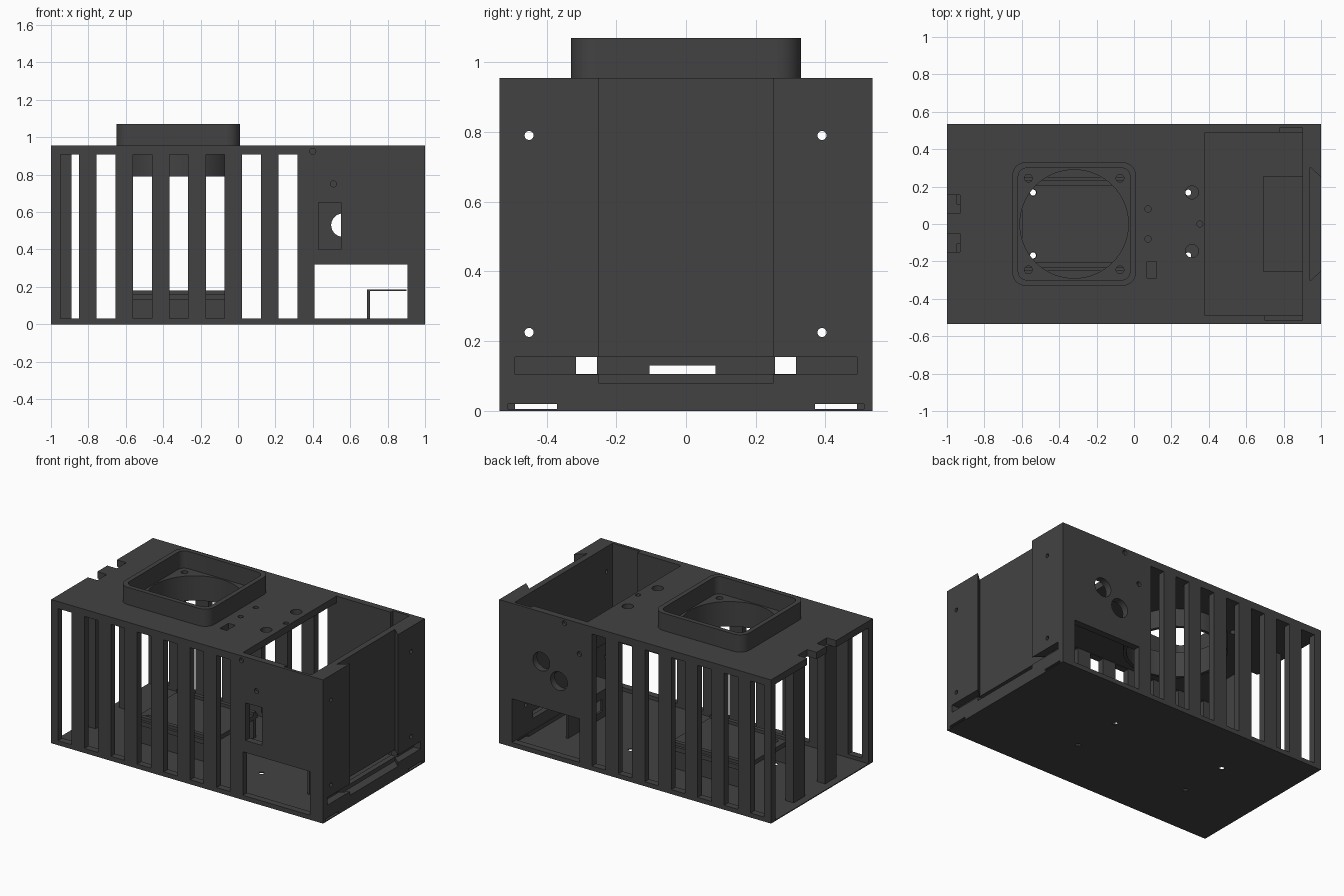
import bpy, bmesh, math
from mathutils import Matrix, Vector

if "Cube" in bpy.data.objects:
    bpy.data.objects.remove(bpy.data.objects["Cube"])

charcoal = bpy.data.materials.new("charcoal plastic")
charcoal.diffuse_color = (0.055, 0.055, 0.055, 1)
charcoal.use_nodes = True
charcoal.node_tree.nodes["Principled BSDF"].inputs["Base Color"].default_value = charcoal.diffuse_color


def finish(bm, name):
    bmesh.ops.recalc_face_normals(bm, faces=bm.faces)
    me = bpy.data.meshes.new(name)
    bm.to_mesh(me)
    bm.free()
    ob = bpy.data.objects.new(name, me)
    bpy.context.collection.objects.link(ob)
    me.materials.append(charcoal)
    return ob


def add_box(bm, x0, x1, y0, y1, z0, z1):
    m = Matrix.Translation(((x0 + x1) / 2, (y0 + y1) / 2, (z0 + z1) / 2))
    bmesh.ops.create_cube(bm, size=1, matrix=m @ Matrix.Diagonal((x1 - x0, y1 - y0, z1 - z0, 1)))


def add_cyl(bm, centre, r, depth, axis='Z', n=24):
    rot = {'Z': Matrix(), 'X': Matrix.Rotation(math.pi / 2, 4, 'Y'),
           'Y': Matrix.Rotation(math.pi / 2, 4, 'X')}[axis]
    bmesh.ops.create_cone(bm, cap_ends=True, segments=n, radius1=r, radius2=r,
                          depth=depth, matrix=Matrix.Translation(centre) @ rot)


def add_prism(bm, pts, z0, z1):
    f = bm.faces.new([bm.verts.new((x, y, z0)) for x, y in pts])
    new = bmesh.ops.extrude_face_region(bm, geom=[f])["geom"]
    bmesh.ops.translate(bm, vec=(0, 0, z1 - z0),
                        verts=[v for v in new if isinstance(v, bmesh.types.BMVert)])


def rounded(cx, cy, hx, hy, r, n=8):
    pts = []
    for k, (sx, sy) in enumerate(((1, 1), (-1, 1), (-1, -1), (1, -1))):
        for i in range(n + 1):
            a = (k + i / n) * math.pi / 2
            pts.append((cx + sx * (hx - r) + r * math.cos(a), cy + sy * (hy - r) + r * math.sin(a)))
    return pts


def boxes(name, *dims):
    bm = bmesh.new()
    for d in dims:
        add_box(bm, *d)
    return finish(bm, name)


def carve(ob, bm):
    """Subtract a set of separate solids, then drop the cutter."""
    cutter = finish(bm, "cutter")
    cutter.hide_render = True
    mod = ob.modifiers.new("cut", 'BOOLEAN')
    mod.operation, mod.solver, mod.object = 'DIFFERENCE', 'EXACT', cutter
    bpy.context.view_layer.objects.active = ob
    bpy.ops.object.modifier_apply(modifier=mod.name)
    bpy.data.objects.remove(cutter)


def carve_boxes(ob, *dims):
    bm = bmesh.new()
    for d in dims:
        add_box(bm, *d)
    carve(ob, bm)


def smooth(ob):
    bpy.ops.object.select_all(action='DESELECT')
    ob.select_set(True)
    bpy.context.view_layer.objects.active = ob
    bpy.ops.object.shade_smooth_by_angle(angle=math.radians(30))


FAN = -0.32

# Casing: hollow box, open at the left end
casing = boxes("casing", (-1, 1, -0.535, 0.535, 0, 0.955))
carve_boxes(casing, (-1.1, 0.9, -0.49, 0.49, 0.006, 0.91))
# Compartment opening in the roof, then its side pockets
carve_boxes(casing, (0.38, 0.9, -0.49, 0.49, 0.88, 1.0))
carve_boxes(casing, (0.78, 0.9, 0.47, 0.515, 0.34, 1.0), (0.7, 0.9, -0.515, -0.47, 0.34, 1.0))
# Ventilation slots and port cutouts through both long walls
carve_boxes(casing, *[(-0.95 + 0.1945 * i, -0.85 + 0.1945 * i, -0.6, 0.6, 0.03, 0.908) for i in range(7)],
            (0.41, 0.905, -0.6, 0.6, 0.03, 0.32))
# Switch window in the front wall
carve_boxes(casing, (0.43, 0.55, -0.6, -0.45, 0.4, 0.65))
# Dovetail groove in the right wall
bm = bmesh.new()
add_prism(bm, [(0.94, -0.305), (1.001, -0.25), (1.001, 0.25), (0.94, 0.305)], 0.08, 1.0)
carve(casing, bm)
# Long slot and foot notches in the right wall
carve_boxes(casing, (0.95, 1.1, -0.49, 0.49, 0.105, 0.155),
            (0.85, 1.1, 0.37, 0.51, 0.006, 0.02), (0.85, 1.1, -0.51, -0.37, 0.006, 0.02))
carve_boxes(casing, (0.85, 1.1, -0.315, 0.315, 0.106, 0.154))
# Roof: cable notches and connector slots
carve_boxes(casing, (-1.1, -0.93, 0.055, 0.155, 0.88, 1.0), (-1.1, -0.93, -0.15, -0.05, 0.88, 1.0),
            (0.07, 0.12, -0.29, -0.2, 0.88, 1.0))
# Round holes
bm = bmesh.new()
add_cyl(bm, (FAN, 0, 0.93), 0.29, 0.2, n=64)
for sy in (-1, 1):
    for dx in (-0.245, 0.245):
        add_cyl(bm, (FAN + dx, sy * 0.245, 0.93), 0.021, 0.2)
    add_cyl(bm, (0.075, sy * 0.08, 0.93), 0.017, 0.2)
    add_cyl(bm, (0.31, 0.012 + sy * 0.157, 0.93), 0.035, 0.2)
    for x in (-0.54, 0.29):
        add_cyl(bm, (x, sy * 0.168, 0), 0.016, 0.1)
    for z in (0.225, 0.79):
        add_cyl(bm, (0.95, -0.03 + sy * 0.42, z), 0.013, 0.3, 'X')
add_cyl(bm, (0.352, 0, 0.93), 0.016, 0.2)
for x, z in ((0.56, 0.53), (0.69, 0.625)):
    add_cyl(bm, (x, 0.51, z), 0.062, 0.16, 'Y', 32)
for x, y, z in ((0.4, -0.535, 0.925), (0.51, -0.535, 0.75), (0.52, 0.535, 0.925), (0.41, 0.535, 0.75)):
    add_cyl(bm, (x, y, z), 0.016, 0.04, 'Y')
carve(casing, bm)
smooth(casing)

# Fan collar: rounded square frame on the roof
bm = bmesh.new()
add_prism(bm, rounded(FAN, 0, 0.33, 0.33, 0.07), 0.954, 1.07)
collar = finish(bm, "fan_collar")
bm = bmesh.new()
add_prism(bm, rounded(FAN, 0, 0.299, 0.299, 0.045), 0.9, 1.2)
carve(collar, bm)
smooth(collar)

# Air duct: ring hanging under the roof
bm = bmesh.new()
add_cyl(bm, (FAN, 0, 0.851), 0.31, 0.122, n=64)
duct = finish(bm, "air_duct")
bm = bmesh.new()
add_cyl(bm, (FAN, 0, 0.85), 0.29, 0.3, n=64)
carve(duct, bm)
smooth(duct)

# Board tray: shelf on two rails
tray = boxes("board_tray", (-0.6, -0.03, -0.25, 0.25, 0.13, 0.16))
for side, s in (("front", -1), ("back", 1)):
    a, b = sorted((s * 0.205, s * 0.232))
    boxes(side + "_tray_rail", (-0.6, -0.03, a, b, 0.004, 0.18))
bm = bmesh.new()
for y in (-0.168, 0.168):
    add_cyl(bm, (-0.54, y, 0.14), 0.018, 0.2)
carve(tray, bm)

# Cable posts at the open left end
for side, s in (("front", -1), ("back", 1)):
    a, b = sorted((s * 0.105, s * 0.225))
    boxes(side + "_cable_post", (-0.95, -0.89, a, b, 0.004, 0.912))

# Socket bracket inside the compartment
bracket = boxes("socket_bracket", (0.69, 0.705, -0.255, 0.255, 0.004, 0.185))
carve_boxes(bracket, (0.6, 0.8, -0.105, 0.085, 0.05, 0.13))
boxes("bracket_shelf", (0.69, 0.902, -0.255, 0.255, 0.179, 0.187))
